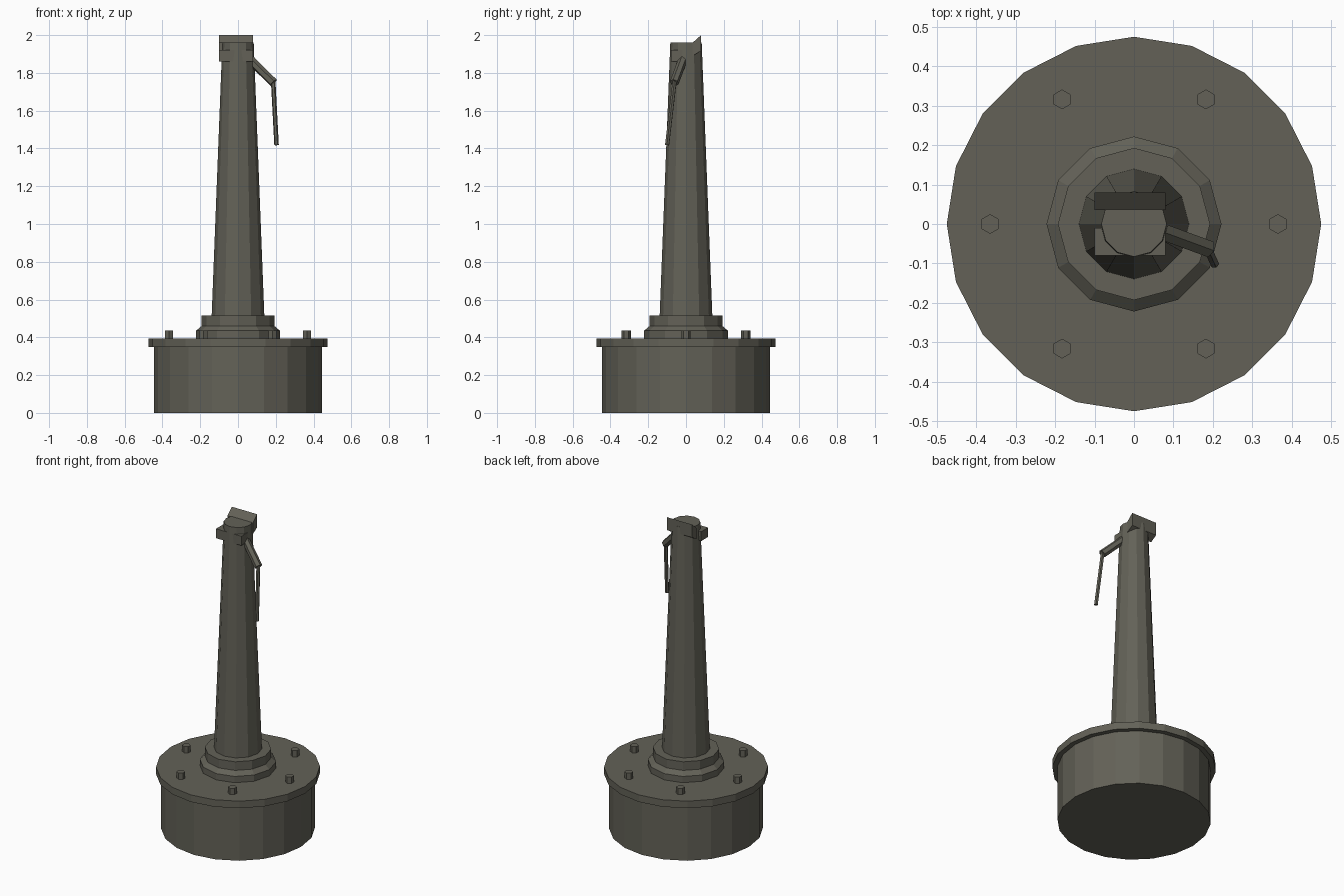
import bpy, bmesh, math
from mathutils import Vector

if "Cube" in bpy.data.objects:
    bpy.data.objects.remove(bpy.data.objects["Cube"])

mat = bpy.data.materials.new("dark olive grey metal")
mat.diffuse_color = (0.125, 0.121, 0.096, 1)
mat.use_nodes = True
mat.node_tree.nodes["Principled BSDF"].inputs["Base Color"].default_value = mat.diffuse_color


def add_object(name, bm):
    bmesh.ops.recalc_face_normals(bm, faces=bm.faces)
    me = bpy.data.meshes.new(name)
    bm.to_mesh(me)
    bm.free()
    me.materials.append(mat)
    ob = bpy.data.objects.new(name, me)
    bpy.context.collection.objects.link(ob)
    return ob


def lathe(name, profile, sides, centre=(0, 0), turn=0.0):
    """Stack of (radius, z) rings, closed by flat caps."""
    bm = bmesh.new()
    rings = []
    for r, z in profile:
        angles = [turn + 2 * math.pi * i / sides for i in range(sides)]
        rings.append([bm.verts.new((centre[0] + r * math.cos(a),
                                    centre[1] + r * math.sin(a), z)) for a in angles])
    for a, b in zip(rings, rings[1:]):
        for i in range(sides):
            j = (i + 1) % sides
            bm.faces.new((a[i], a[j], b[j], b[i]))
    bm.faces.new(rings[0])
    bm.faces.new(rings[-1])
    return add_object(name, bm)


def prism_x(name, profile, x0, x1):
    """Side profile of (y, z) points extruded along x."""
    bm = bmesh.new()
    face = bm.faces.new([bm.verts.new((x0, y, z)) for y, z in profile])
    ext = bmesh.ops.extrude_face_region(bm, geom=[face])["geom"]
    bmesh.ops.translate(bm, vec=(x1 - x0, 0, 0),
                        verts=[v for v in ext if isinstance(v, bmesh.types.BMVert)])
    return add_object(name, bm)


def rod(name, start, end, radius, sides=6):
    a, b = Vector(start), Vector(end)
    bm = bmesh.new()
    bmesh.ops.create_cone(bm, cap_ends=True, segments=sides, radius1=radius,
                          radius2=radius, depth=(b - a).length)
    ob = add_object(name, bm)
    ob.location = (a + b) / 2
    ob.rotation_mode = 'QUATERNION'
    ob.rotation_quaternion = (b - a).to_track_quat('Z', 'Y')
    return ob


# Drum base with overhanging lid
lathe("base_drum", [(0.445, 0), (0.445, 0.35)], 20)
lathe("base_flange", [(0.475, 0.35), (0.475, 0.395)], 20)

# Ring of bolts
for k in range(6):
    a = math.radians(60 * k)
    lathe(f"bolt_{k + 1}", [(0.025, 0.39), (0.025, 0.435)], 6,
          (0.365 * math.cos(a), 0.365 * math.sin(a)), math.pi / 6)

# Stepped collar and tapered post
lathe("collar", [(0.222, 0.39), (0.222, 0.435), (0.193, 0.46), (0.193, 0.515)], 12)
lathe("post", [(0.14, 0.5), (0.083, 1.962)], 12)

# Head brackets: flat front block, sloping rear block
prism_x("front_bracket", [(-0.08, 1.86), (-0.08, 1.92), (-0.01, 1.92), (-0.01, 1.86)],
        -0.1, 0.08)
prism_x("rear_bracket", [(0.035, 1.96), (0.08, 2.0), (0.08, 1.917), (0.035, 1.89)],
        -0.1, 0.08)

# Hanging two-piece handle
rod("handle_arm", (0.06, -0.015, 1.875), (0.188, -0.062, 1.748), 0.024)
rod("handle_lever", (0.186, -0.06, 1.76), (0.204, -0.1, 1.418), 0.012)
